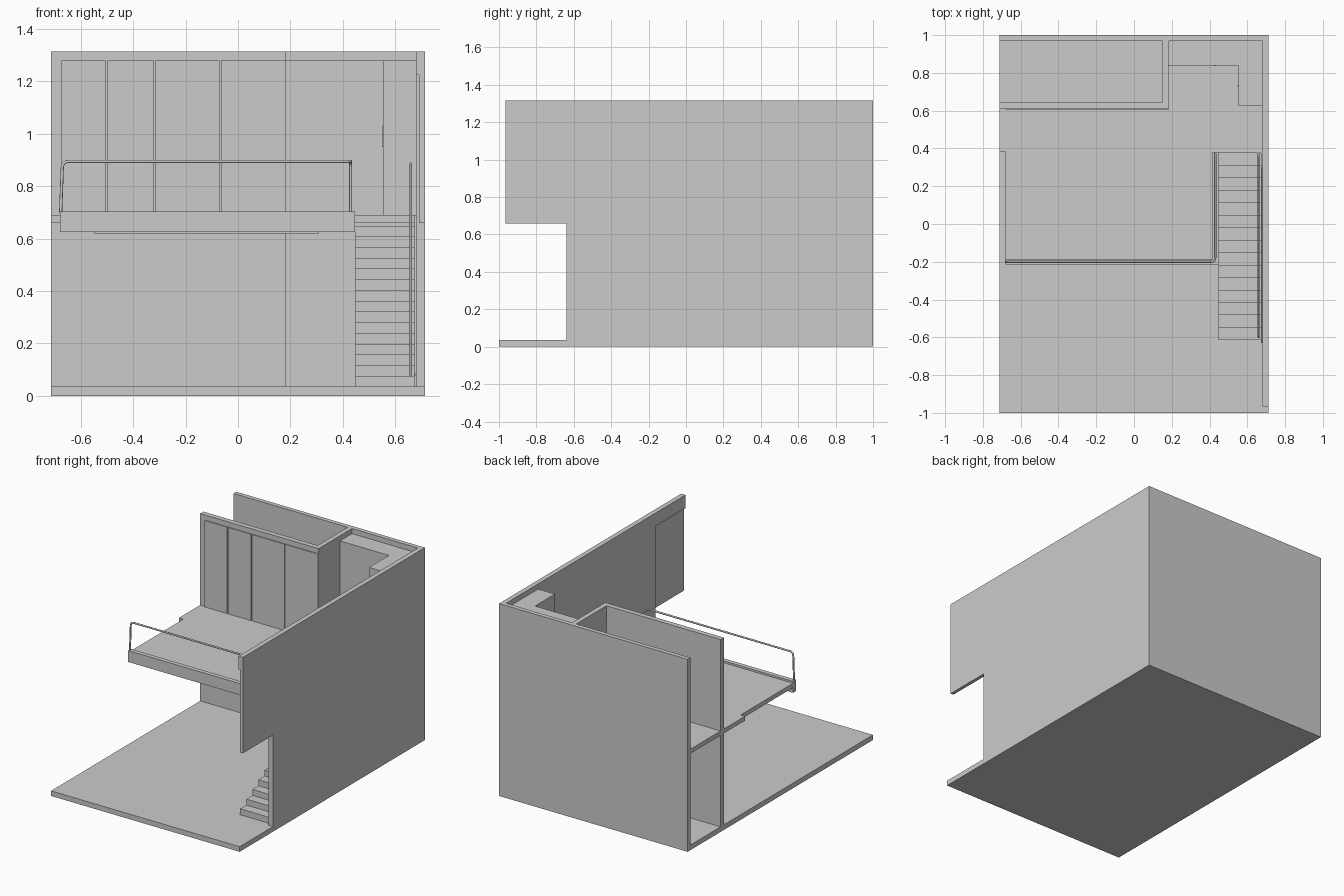
import bpy, bmesh, math
from mathutils import Vector

if "Cube" in bpy.data.objects:
    bpy.data.objects.remove(bpy.data.objects["Cube"])


def finish(name, bm):
    bmesh.ops.recalc_face_normals(bm, faces=bm.faces)
    me = bpy.data.meshes.new(name)
    bm.to_mesh(me)
    bm.free()
    ob = bpy.data.objects.new(name, me)
    bpy.context.collection.objects.link(ob)
    return ob


def box(name, x0, x1, y0, y1, z0, z1):
    bm = bmesh.new()
    bmesh.ops.create_cube(bm, size=1)
    for v in bm.verts:
        v.co = ((x0 + x1) / 2 + v.co.x * (x1 - x0),
                (y0 + y1) / 2 + v.co.y * (y1 - y0),
                (z0 + z1) / 2 + v.co.z * (z1 - z0))
    return finish(name, bm)


def prism(name, pts, axis, a, b):
    """Extrude a polygon: axis 'x' takes (y, z) points, axis 'z' takes (x, y)."""
    bm = bmesh.new()
    vs = [bm.verts.new((a, p, q) if axis == 'x' else (p, q, a)) for p, q in pts]
    f = bm.faces.new(vs)
    ext = bmesh.ops.extrude_face_region(bm, geom=[f])['geom']
    d = Vector((b - a, 0, 0)) if axis == 'x' else Vector((0, 0, b - a))
    bmesh.ops.translate(bm, vec=d, verts=[e for e in ext if isinstance(e, bmesh.types.BMVert)])
    return finish(name, bm)


def tube(name, pts, r, bend=0.025, steps=5):
    """Round rail through the points, with rounded corners."""
    pts = [Vector(p) for p in pts]
    path = [pts[0]]
    for a, p, c in zip(pts, pts[1:], pts[2:]):
        s, e = p + (a - p).normalized() * bend, p + (c - p).normalized() * bend
        for i in range(steps + 1):
            t = i / steps
            path.append(s * (1 - t) ** 2 + p * 2 * t * (1 - t) + e * t * t)
    path.append(pts[-1])
    cu = bpy.data.curves.new(name, 'CURVE')
    cu.dimensions = '3D'
    cu.bevel_depth = r
    cu.bevel_resolution = 2
    cu.use_fill_caps = True
    sp = cu.splines.new('POLY')
    sp.points.add(len(path) - 1)
    for q, p in zip(sp.points, path):
        q.co = (*p, 1)
    ob = bpy.data.objects.new(name, cu)
    bpy.context.collection.objects.link(ob)
    return ob


W, IN, H = 0.713, 0.68, 1.315      # half width, inner wall face, height
F, M = 0.035, 0.69                 # ground floor and mezzanine levels

# shell
box("ground_floor", -W, W, -1, 1, 0, F)
box("back_wall", -W, W, 0.97, 1, F, H)
prism("right_wall", [(-0.64, F), (1, F), (1, H), (-0.965, H), (-0.965, 1.225), (-0.64, 1.225)],
      'x', IN, W)
box("right_wall_thin_panel", 0.69, W, -0.965, -0.64, 0.66, 1.225)

# L-shaped partition, running through both storeys
prism("partition_wall", [(-W, 0.61), (0.183, 0.61), (0.183, 0.97), (0.15, 0.97),
                         (0.15, 0.645), (-W, 0.645)], 'z', F, H)

# sliding door panels on the upper partition
edges = [-0.677, -0.502, -0.32, -0.068, 0.183]
for i, (a, b) in enumerate(zip(edges, edges[1:])):
    box(f"door_panel_{i + 1}", a + 0.003, b - (0.003 if i < 3 else 0), 0.603, 0.61, M, 1.28)

# mezzanine slab and its raised edge beams
prism("mezzanine_slab", [(-W, 0.97), (-W, 0.38), (-IN, 0.38), (-IN, -0.2), (0.43, -0.2),
                         (0.43, 0.377), (IN, 0.377), (IN, 0.97)], 'z', 0.66, M)
prism("mezzanine_edge_beam", [(-IN, -0.215), (0.447, -0.215), (0.447, 0.38), (0.415, 0.38),
                              (0.415, -0.185), (-IN, -0.185)], 'z', 0.625, 0.703)
box("ceiling_panel", -0.55, 0.31, -0.08, 0.28, 0.62, 0.66)

# corner cupboards upstairs
prism("corner_cupboard", [(0.183, 0.84), (0.553, 0.84), (0.553, 0.625), (IN, 0.625),
                          (IN, 0.97), (0.183, 0.97)], 'z', M, 1.28)
box("cupboard_handle_back", 0.427, 0.433, 0.836, 0.84, 0.95, 1.03)
box("cupboard_handle_side", 0.549, 0.553, 0.727, 0.733, 0.95, 1.03)

# staircase with a sloping underside
n, y0, run = 15, -0.615, 0.066
rise = (M - F) / 16
profile = [(y0, F)]
for i in range(n):
    profile += [(y0 + i * run, F + (i + 1) * rise), (y0 + (i + 1) * run, F + (i + 1) * rise)]
profile += [(y0 + n * run, 0.61), (y0 + run, F)]
prism("staircase", profile, 'x', 0.447, IN)
prism("stair_wall_stringer", [(-0.63, F), (-0.63, 0.08), (0.3, M), (0.377, M), (0.377, 0.64),
                              (-0.55, F)], 'x', 0.672, IN)

# railings
tube("mezzanine_railing", [(-0.677, -0.2, 0.7), (-0.67, -0.2, 0.895), (0.43, -0.2, 0.895),
                           (0.43, 0.372, 0.895), (0.43, 0.372, 0.7)], 0.006)
tube("stair_handrail", [(0.66, -0.6, 0.07), (0.66, -0.6, 0.285), (0.66, 0.372, 0.895),
                        (0.66, 0.372, M)], 0.005)
